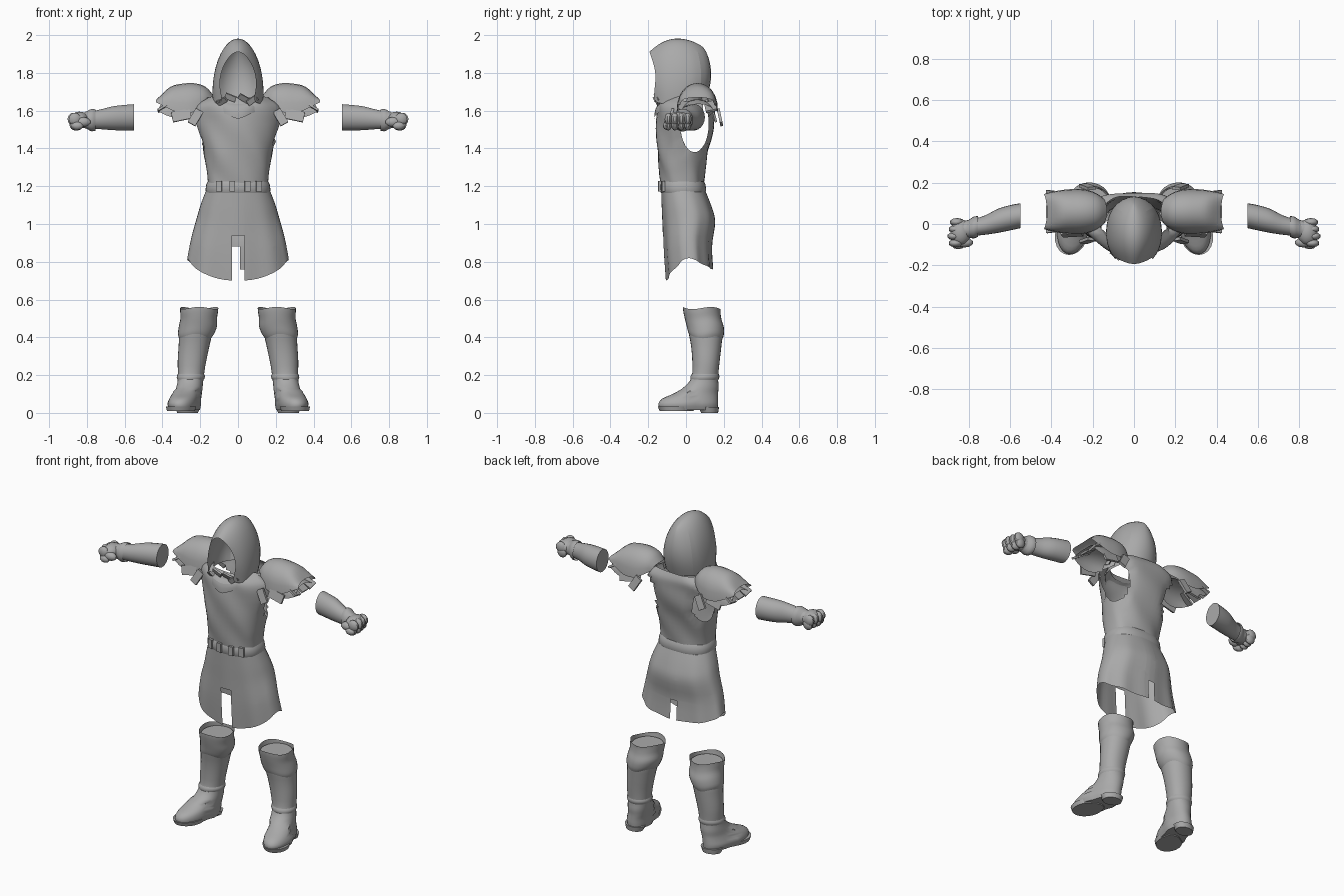
import bpy, bmesh, math
from mathutils import Vector, Matrix

if "Cube" in bpy.data.objects:
    bpy.data.objects.remove(bpy.data.objects["Cube"])

grey = bpy.data.materials.new("plain grey")
grey.diffuse_color = (0.4, 0.4, 0.4, 1)
grey.use_nodes = True
grey.node_tree.nodes["Principled BSDF"].inputs["Base Color"].default_value = grey.diffuse_color


def finish(name, bm, mirror=False, subsurf=0, weld=False, angle=40):
    bmesh.ops.recalc_face_normals(bm, faces=bm.faces)
    me = bpy.data.meshes.new(name)
    bm.to_mesh(me)
    bm.free()
    ob = bpy.data.objects.new(name, me)
    bpy.context.collection.objects.link(ob)
    me.materials.append(grey)
    if mirror:
        m = ob.modifiers.new("mirror", 'MIRROR')
        m.use_mirror_merge = weld
    if subsurf:
        s = ob.modifiers.new("smooth", 'SUBSURF')
        s.levels = s.render_levels = subsurf
    bpy.ops.object.select_all(action='DESELECT')
    ob.select_set(True)
    bpy.context.view_layer.objects.active = ob
    bpy.ops.object.shade_smooth_by_angle(angle=math.radians(angle))
    return ob


def resample(keys, steps):
    """Smooth curve through rows of ring values."""
    out = []
    for i in range(len(keys) - 1):
        p = [keys[max(0, min(len(keys) - 1, i + k))] for k in (-1, 0, 1, 2)]
        for s in range(steps):
            t = s / steps
            out.append([0.5 * (2 * b + (c - a) * t + (2 * a - 5 * b + 4 * c - d) * t * t
                               + (3 * b - a - 3 * c + d) * t ** 3) for a, b, c, d in zip(*p)])
    return out + [list(keys[-1])]


def loft(keys, n=28, steps=3, axis='z', power=2.0, caps=(False, False), shape=None):
    """Rings: position along the axis, two centre values, two radii."""
    bm = bmesh.new()
    rings = []
    for h, ca, cb, ra, rb in resample(keys, steps):
        ring = []
        for i in range(n):
            a = 2 * math.pi * i / n
            c, s = math.cos(a), math.sin(a)
            u = ca + ra * math.copysign(abs(c) ** (2 / power), c)
            v = cb + rb * math.copysign(abs(s) ** (2 / power), s)
            co = Vector((u, v, h)) if axis == 'z' else Vector((h, u, v))
            ring.append(bm.verts.new(shape(co, a) if shape else co))
        rings.append(ring)
    for r, q in zip(rings, rings[1:]):
        for i in range(n):
            bm.faces.new((r[i], r[(i + 1) % n], q[(i + 1) % n], q[i]))
    for ring, on in zip((rings[0], rings[-1]), caps):
        if on:
            bm.faces.new(ring)
    return bm


def blob(bm, loc, size, seg=14):
    bmesh.ops.create_uvsphere(bm, u_segments=seg, v_segments=8, radius=1,
                              matrix=Matrix.Translation(loc) @ Matrix.Diagonal((*size, 1)))


def plate(bm, loc, size, rot=(0, 0, 0)):
    m = Matrix.Translation(loc)
    for ang, ax in zip(rot, 'XYZ'):
        m = m @ Matrix.Rotation(math.radians(ang), 4, ax)
    bmesh.ops.create_cube(bm, size=1, matrix=m @ Matrix.Diagonal((*size, 1)))


def grid(rows):
    bm = bmesh.new()
    vs = [[bm.verts.new(p) for p in r] for r in rows]
    for a, b in zip(vs, vs[1:]):
        for i in range(len(a) - 1):
            bm.faces.new((a[i], a[i + 1], b[i + 1], b[i]))
    return bm


# Torso: narrower in front, flat across the back, with open armholes
def chest(co, a):
    up = max(0, min(1, (co.z - 1.3) / 0.25))
    front = max(0, -co.y / 0.16)
    co.x *= 1 - 0.33 * up * front
    co.y += 0.004 * math.sin(5 * a + 25 * co.z)
    return co


bm = loft([(1.19, 0, -.02, .158, .11), (1.28, 0, -.02, .165, .12), (1.38, 0, -.017, .187, .135),
           (1.48, 0, -.008, .22, .148), (1.57, 0, -.003, .25, .152), (1.63, 0, .003, .24, .15),
           (1.67, 0, .01, .17, .125)], n=48, steps=4, power=2.5, shape=chest)
CY, CZ, RY, RZ = .045, 1.53, .075, .15
inside = [v for v in bm.verts if abs(v.co.x) > .1
          and ((v.co.y - CY) / RY) ** 2 + ((v.co.z - CZ) / RZ) ** 2 < 1]
bmesh.ops.delete(bm, geom=inside, context='VERTS')
for v in bm.verts:
    if v.is_boundary and abs(v.co.x) > .1 and 1.3 < v.co.z < 1.665:
        d = math.hypot((v.co.y - CY) / RY, (v.co.z - CZ) / RZ)
        v.co.y, v.co.z = CY + (v.co.y - CY) / d, CZ + (v.co.z - CZ) / d
finish("torso", bm)


# Skirt: dipping hem, slit at front and back
def drape(co, a):
    t = max(0, min(1, (1.2 - co.z) / 0.42))
    s = math.sin(a)
    hem = .82 - .12 * max(0, -s) ** 1.5 - .06 * max(0, s)
    co.z = 1.2 - t * (1.2 - hem)
    co.x *= 1 + .012 * t * math.sin(7 * a)
    co.y += .005 * t * math.sin(9 * a)
    return co


bm = loft([(1.2, 0, -.02, .16, .112), (1.1, 0, .003, .195, .13), (1.02, 0, .015, .217, .137),
           (.9, 0, .01, .247, .125), (.78, 0, .018, .268, .122)], n=56, steps=4, power=2.3, shape=drape)
for co, no in (((-.032, 0, 0), (1, 0, 0)), ((.035, 0, 0), (1, 0, 0)), ((.01, 0, 0), (1, 0, 0)),
               ((0, 0, .94), (0, 0, 1)), ((0, 0, .88), (0, 0, 1))):
    bmesh.ops.bisect_plane(bm, geom=bm.verts[:] + bm.edges[:] + bm.faces[:], plane_co=co, plane_no=no)
cut = []
for f in bm.faces:
    c = f.calc_center_median()
    if (c.y < 0 and -.032 < c.x < .035 and c.z < .94) or (c.y > 0 and -.032 < c.x < .01 and c.z < .88):
        cut.append(f)
bmesh.ops.delete(bm, geom=cut, context='FACES')
finish("skirt", bm)

# Belt with small tabs
finish("belt", loft([(1.165, 0, -.015, .168, .118), (1.18, 0, -.016, .172, .123),
                     (1.21, 0, -.018, .168, .121), (1.225, 0, -.019, .16, .114)], n=40, steps=1, power=2.4))
bm = bmesh.new()
for x, y in ((-.1, -.125), (-.03, -.14), (.05, -.14), (.11, -.122)):
    plate(bm, (x, y, 1.2), (.03, .016, .055), (0, 0, x * 120))
finish("belt_tabs", bm)

# Hood: half shell from face rim to back seam, mirrored
rim = [(0, -.2, 1.93), (.06, -.18, 1.875), (.093, -.158, 1.8), (.1, -.165, 1.72), (.075, -.175, 1.645)]
brow = [(0, -.14, 1.978), (.068, -.13, 1.93), (.115, -.115, 1.83), (.132, -.115, 1.72), (.125, -.125, 1.635)]
side = [(0, -.06, 2.005), (.075, -.045, 1.96), (.127, -.03, 1.84), (.142, -.03, 1.72), (.14, -.03, 1.645)]
rear = [(0, .04, 1.985), (.065, .065, 1.935), (.11, .09, 1.83), (.12, .09, 1.73), (.11, .07, 1.65)]
back = [(0, .105, 1.935), (0, .14, 1.885), (0, .16, 1.81), (0, .15, 1.73), (0, .12, 1.65)]
finish("hood", grid([rim, brow, side, rear, back]), mirror=True, subsurf=2, weld=True)

# Scarf folds below the face, hanging to a point
top = [(0, -.125, 1.645), (.055, -.12, 1.65), (.11, -.09, 1.67), (.145, -.02, 1.68)]
mid = [(0, -.165, 1.615), (.055, -.165, 1.63), (.125, -.12, 1.635), (.17, -.03, 1.65)]
low = [(0, -.17, 1.55), (.045, -.165, 1.575), (.11, -.135, 1.6), (.165, -.04, 1.62)]
finish("scarf", grid([top, mid, low]), mirror=True, subsurf=2, weld=True)
bm = bmesh.new()
for x, z, r in ((.03, 1.665, 35), (.075, 1.655, -30), (-.04, 1.67, 20), (-.085, 1.65, -40)):
    plate(bm, (x, -.15, z), (.06, .012, .03), (25, r, x * 250))
finish("scarf_folds", bm)


# Shoulder armour: domed shells with a lower layer
def dome(name, stations, n=12):
    rows = []
    for x, zb, h, ry in resample(stations, 3):
        rows.append([(x + .015 * math.cos(math.pi * i / n) ** 2, .06 - ry * math.cos(math.pi * i / n),
                      zb + h * math.sin(math.pi * i / n) ** .8) for i in range(n + 1)])
    finish(name, grid(rows), mirror=True)


dome("shoulder_shell", [(.13, 1.645, .035, .06), (.17, 1.62, .105, .09), (.23, 1.59, .155, .108),
                        (.3, 1.59, .152, .108), (.36, 1.615, .11, .1), (.42, 1.645, .025, .085)])
dome("shoulder_lower_shell", [(.2, 1.585, .07, .08), (.28, 1.56, .1, .095),
                              (.35, 1.57, .085, .095), (.405, 1.595, .04, .085)])
bm = bmesh.new()
for y, tilt in ((-.01, -12), (.06, 0), (.13, 12)):
    plate(bm, (.385, y, 1.622), (.09, .06, .012), (tilt, 32, 0))
for y, s in ((-.05, 1), (.15, -1)):
    plate(bm, (.3, y, 1.575), (.1, .012, .055), (-15 * s, 12, 0))
    plate(bm, (.225, y - .03 * s, 1.565), (.045, .015, .085), (-12 * s, -30, 0))
finish("shoulder_flaps", bm, mirror=True)

# Forearms with glove cuffs
finish("forearm", loft([(.55, .04, 1.565, .06, .07), (.6, .03, 1.563, .061, .068), (.66, .015, 1.56, .058, .064),
                        (.72, -.005, 1.555, .047, .054), (.78, -.018, 1.55, .041, .046),
                        (.83, -.03, 1.55, .045, .04)], n=22, axis='x', caps=(True, True)), mirror=True)
finish("glove_cuff", loft([(.755, -.012, 1.55, .05, .057), (.775, -.017, 1.55, .053, .06),
                           (.795, -.022, 1.55, .045, .05), (.81, -.028, 1.55, .042, .043)],
                          n=22, steps=2, axis='x'), mirror=True)

# Fists
bm = bmesh.new()
blob(bm, (.84, -.04, 1.553), (.05, .064, .042))
for i in range(4):
    y = -.093 + .034 * i
    x = .87 - .006 * abs(i - 1)
    blob(bm, (x, y, 1.555), (.034, .02, .034), 10)
    blob(bm, (x - .008, y, 1.527), (.032, .019, .032), 10)
blob(bm, (.82, -.09, 1.54), (.042, .024, .026), 10)
blob(bm, (.85, -.102, 1.52), (.032, .02, .022), 10)
finish("fist", bm, mirror=True)


# Boots: leg, foot turned outward, folded top cuff, sole
def turn_out(co, a):
    k = max(0, min(1, (.25 - co.z) / .15))
    co.x -= k * .12 * (co.y - .05)
    if co.y < .02 and co.z < .12:
        co.x += .012
    return co


finish("boot", loft([(.015, .272, .015, .072, .152), (.045, .274, .012, .08, .158), (.075, .27, .022, .076, .148),
                     (.105, .264, .055, .071, .115), (.14, .259, .083, .069, .09), (.19, .252, .1, .068, .07),
                     (.28, .243, .106, .076, .073), (.36, .232, .107, .082, .081), (.43, .222, .103, .088, .09),
                     (.535, .205, .087, .088, .09)], n=28, power=2.1, caps=(True, True), shape=turn_out), mirror=True)
finish("boot_cuff", loft([(.395, .228, .108, .084, .084), (.42, .222, .106, .096, .094), (.46, .212, .101, .101, .099),
                          (.5, .208, .09, .097, .098), (.535, .206, .084, .1, .099), (.555, .205, .083, .101, .1)],
                         n=28, shape=lambda co, a: co + Vector((0, 0, .006 * math.sin(3 * a)))), mirror=True)
finish("boot_ankle_fold", loft([(.175, .254, .098, .069, .073), (.19, .252, .1, .075, .077),
                                (.205, .251, .102, .07, .072)], n=28, steps=2, shape=turn_out), mirror=True)
finish("boot_sole", loft([(0, .276, .125, .055, .045), (.03, .274, .12, .066, .055)], n=20, steps=1,
                         caps=(True, True), shape=turn_out), mirror=True)
finish("toe_sole", loft([(.01, .278, -.05, .074, .09), (.035, .278, -.05, .08, .1)], n=20, steps=1,
                        caps=(True, True), shape=turn_out), mirror=True)
